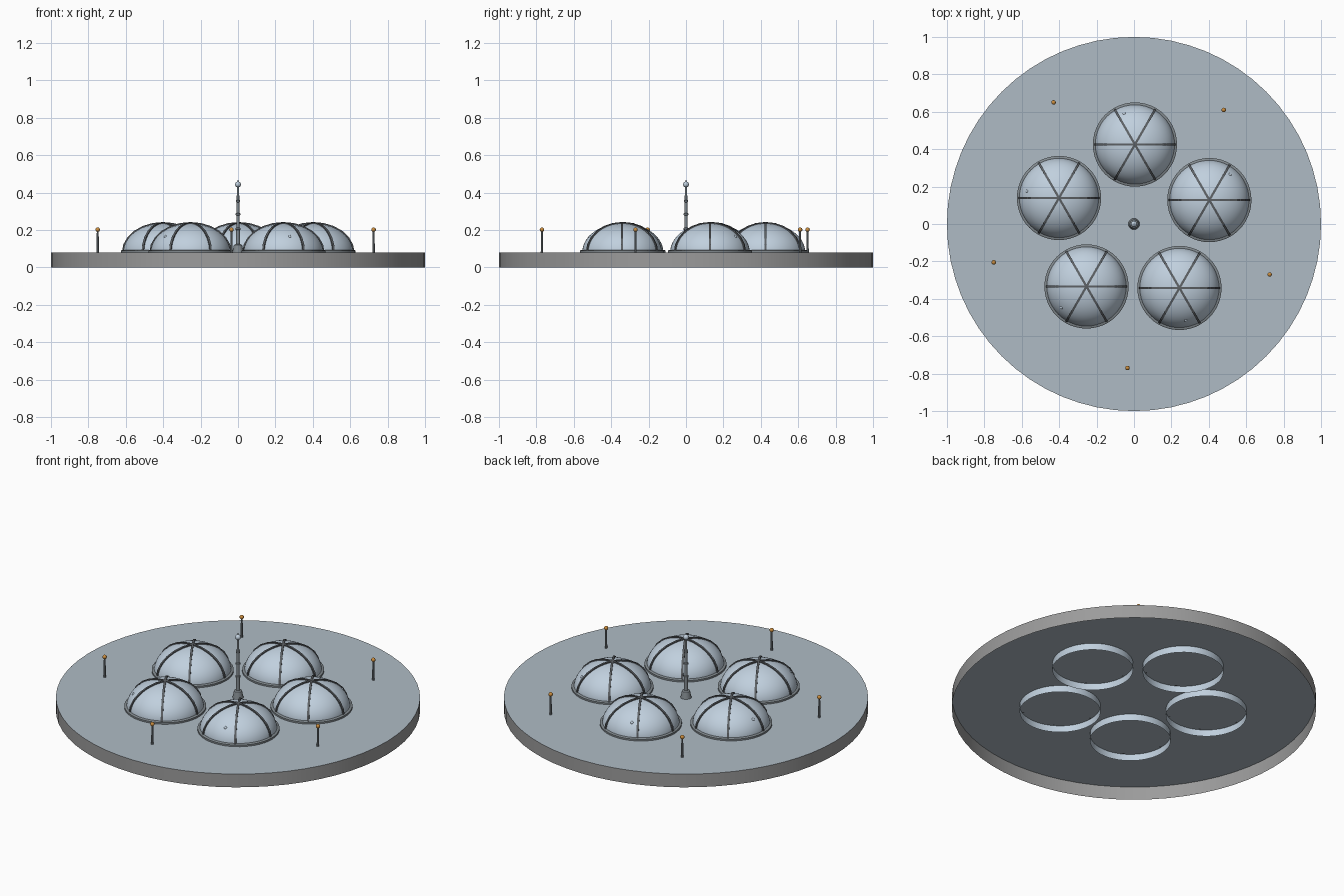
import bpy, bmesh, math
from mathutils import Vector

if "Cube" in bpy.data.objects:
    bpy.data.objects.remove(bpy.data.objects["Cube"])


def mat(name, r, g, b):
    m = bpy.data.materials.new(name)
    m.diffuse_color = (r, g, b, 1)
    m.use_nodes = True
    m.node_tree.nodes["Principled BSDF"].inputs["Base Color"].default_value = m.diffuse_color
    return m


GROUND = mat("ground blue grey", .43, .50, .56)
RIM = mat("rim grey", .33, .33, .33)
GLASS = mat("pale glass", .53, .63, .73)
RIB = mat("dark rib", .11, .12, .13)
METAL = mat("mid metal", .22, .25, .27)
LAMP = mat("orange lamp", .60, .27, .05)


def finish(name, bm, mats, smooth=True):
    me = bpy.data.meshes.new(name)
    bm.to_mesh(me)
    bm.free()
    ob = bpy.data.objects.new(name, me)
    bpy.context.collection.objects.link(ob)
    for m in mats:
        me.materials.append(m)
    if smooth:
        bpy.ops.object.select_all(action='DESELECT')
        ob.select_set(True)
        bpy.context.view_layer.objects.active = ob
        bpy.ops.object.shade_smooth_by_angle(angle=math.radians(35))
    return ob


def lathe(name, profile, mats, loc=(0, 0, 0), n=48, rule=None):
    """Revolve (radius, z) points, listed from bottom to top, about z."""
    bm = bmesh.new()
    rings = []
    for r, z in profile:
        if r == 0:
            rings.append([bm.verts.new((loc[0], loc[1], loc[2] + z))] * n)
        else:
            rings.append([bm.verts.new((loc[0] + r * math.cos(2 * math.pi * i / n),
                                        loc[1] + r * math.sin(2 * math.pi * i / n),
                                        loc[2] + z)) for i in range(n)])
    for a, b in zip(rings, rings[1:]):
        for i in range(n):
            j = (i + 1) % n
            vs = []
            for v in (a[i], a[j], b[j], b[i]):
                if v not in vs:
                    vs.append(v)
            f = bm.faces.new(vs)
            f.normal_update()
            if rule:
                f.material_index = rule(f)
    return finish(name, bm, mats)


def ball(name, r, loc, m):
    bm = bmesh.new()
    bmesh.ops.create_uvsphere(bm, u_segments=16, v_segments=10, radius=r)
    bmesh.ops.translate(bm, verts=bm.verts, vec=loc)
    return finish(name, bm, [m])


# Platform: thin disc, open underneath
TOP = .08
lathe("platform", [(1, 0), (1, TOP), (0, TOP)], [RIM, GROUND], n=64,
      rule=lambda f: 1 if f.normal.z > .5 else 0)

# Domes: glass shell with sunken wall, base ring, three crossing ribs, outer hatch
R, H = .213, .156
DOMES = [(.005, .425, 109), (.403, .128, 51), (.243, -.342, 281),
         (-.254, -.334, 220), (-.401, .139, 168)]


def ribs(name, x, y):
    bm = bmesh.new()
    n, w, t = 12, .006, .005
    for k in range(3):
        a = k * math.pi / 3
        out, side = Vector((math.cos(a), math.sin(a), 0)), Vector((-math.sin(a), math.cos(a), 0))
        sections = []
        for i in range(n + 1):
            p = math.pi * i / n
            c = out * ((R + .002) * math.cos(p)) + Vector((x, y, TOP + (H + .002) * math.sin(p)))
            nor = (out * (math.cos(p) / R) + Vector((0, 0, math.sin(p) / H))).normalized()
            sections.append([bm.verts.new(c + side * s * w + nor * d * t)
                             for s, d in ((-1, -1), (1, -1), (1, 1), (-1, 1))])
        for s0, s1 in zip(sections, sections[1:]):
            for i in range(4):
                bm.faces.new((s0[i], s0[(i + 1) % 4], s1[(i + 1) % 4], s1[i]))
        bm.faces.new(sections[0])
        bm.faces.new(sections[-1])
    bmesh.ops.recalc_face_normals(bm, faces=bm.faces)
    finish(name, bm, [RIB], smooth=False)


for i, (x, y, hatch) in enumerate(DOMES, 1):
    shell = [(R * math.cos(math.pi / 2 * k / 14), TOP + H * math.sin(math.pi / 2 * k / 14))
             for k in range(14)] + [(0, TOP + H)]
    lathe(f"dome_{i}", shell, [GLASS], (x, y, 0))
    lathe(f"dome_foot_{i}", [(.222, .04), (.222, TOP)], [GLASS], (x, y, 0))
    lathe(f"dome_ring_{i}", [(.225, TOP), (.225, .09), (.219, .094), (.208, .094)],
          [METAL], (x, y, 0))
    ribs(f"dome_ribs_{i}", x, y)
    h = math.radians(hatch)
    ball(f"dome_hatch_{i}", .009, (x + .174 * math.cos(h), y + .174 * math.sin(h), .164), GLASS)

# Central mast with flared base, collars and a ball
lathe("mast", [(.030, TOP), (.022, .12), (.012, .125), (.010, .20), (.014, .203), (.014, .21),
               (.009, .213), (.009, .278), (.013, .281), (.013, .288), (.008, .291),
               (.008, .348), (.012, .351), (.012, .358), (.007, .361), (.006, .44), (0, .44)],
      [METAL], n=20)
ball("mast_ball", .016, (0, 0, .444), GLASS)
lathe("mast_tip", [(.003, .455), (.002, .467), (0, .468)], [METAL], n=8)

# Lamp posts around the edge
for i, (x, y) in enumerate([(-.43, .65), (.48, .61), (.725, -.27), (-.035, -.77), (-.75, -.205)], 1):
    lathe(f"lamp_post_{i}", [(.007, TOP), (.005, .195), (0, .195)], [METAL], (x, y, 0), n=10)
    ball(f"lamp_{i}", .012, (x, y, .202), LAMP)
